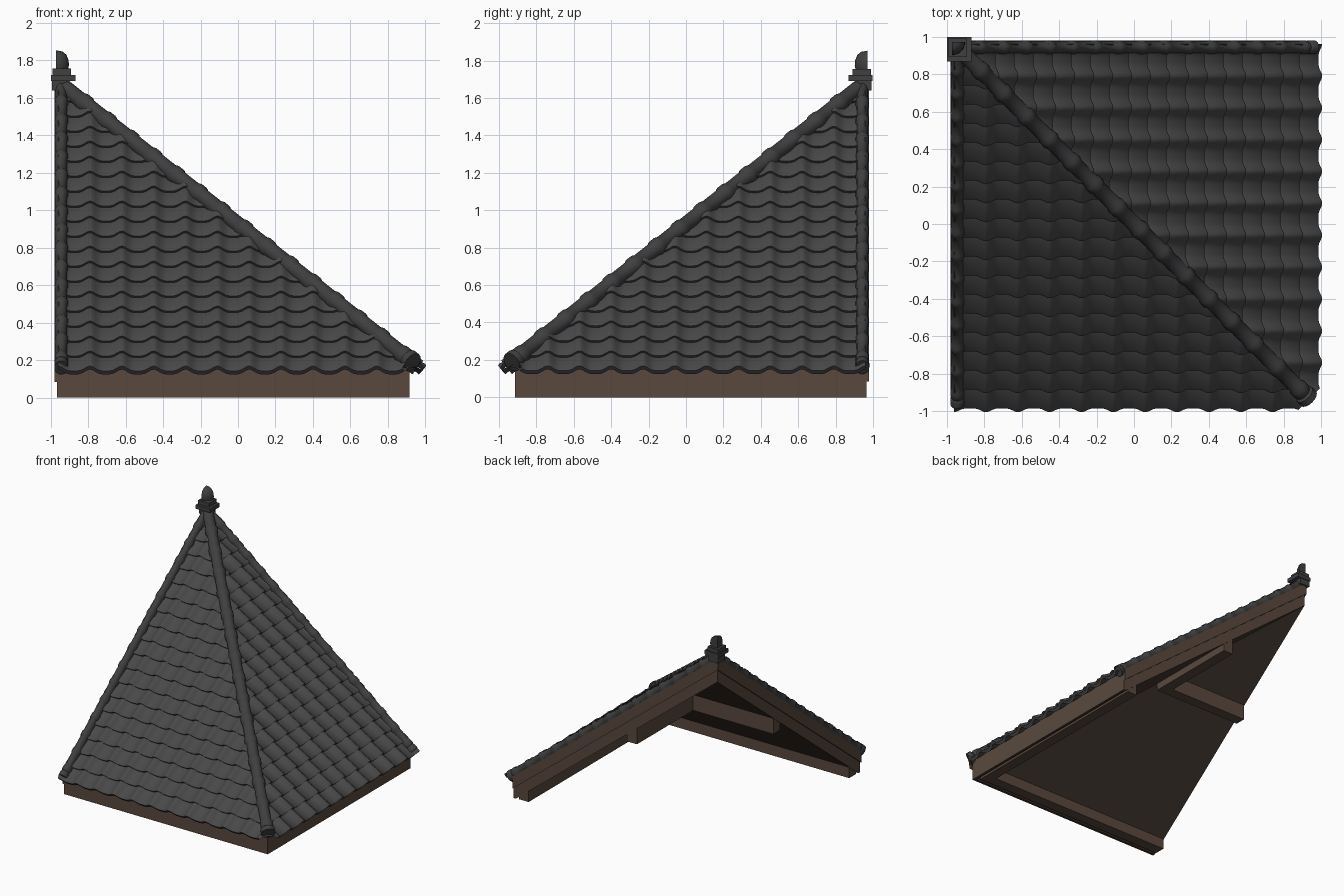
import bpy, bmesh, math
from mathutils import Vector

if "Cube" in bpy.data.objects:
    bpy.data.objects.remove(bpy.data.objects["Cube"])

def mat(name, c):
    m = bpy.data.materials.new(name)
    m.diffuse_color = (*c, 1)
    m.use_nodes = True
    m.node_tree.nodes["Principled BSDF"].inputs["Base Color"].default_value = m.diffuse_color
    return m

TILE = mat("tile_grey", (0.066, 0.066, 0.066))
CAP = mat("ridge_grey", (0.050, 0.050, 0.051))
WOOD = mat("trim_brown", (0.100, 0.066, 0.046))
SOFFIT = mat("underside_brown", (0.058, 0.040, 0.031))

SLOPE = 0.79
def P(y):                       # roof plane height of the front slope
    return 0.14 + SLOPE * (y + 0.97)

def finish(bm, name, mats, smooth=False, solid=True, rule=None):
    if solid:
        bmesh.ops.recalc_face_normals(bm, faces=bm.faces)
    bm.normal_update()
    if rule:
        for f in bm.faces:
            f.material_index = rule(f)
    me = bpy.data.meshes.new(name)
    bm.to_mesh(me)
    ob = bpy.data.objects.new(name, me)
    bpy.context.collection.objects.link(ob)
    for m in mats:
        me.materials.append(m)
    if smooth:
        bpy.ops.object.select_all(action='DESELECT')
        ob.select_set(True)
        bpy.context.view_layer.objects.active = ob
        bpy.ops.object.shade_smooth_by_angle(angle=math.radians(40))

def cut(bm, co, no, cap):
    r = bmesh.ops.bisect_plane(bm, geom=bm.verts[:] + bm.edges[:] + bm.faces[:],
                               plane_co=co, plane_no=no, clear_outer=True)
    if cap:
        edges = [e for e in r['geom_cut'] if isinstance(e, bmesh.types.BMEdge)]
        bmesh.ops.contextual_create(bm, geom=edges)

def both_slopes(build, name, mats, **kw):
    """Make a part on the front slope and its reflection across the hip."""
    for side in ("front", "right"):
        bm = build()
        if side == "right":
            for v in bm.verts:
                v.co.x, v.co.y = -v.co.y, -v.co.x
            bmesh.ops.reverse_faces(bm, faces=bm.faces)
        finish(bm, side + "_" + name, mats, **kw)
        bm.free()

def prism(profile, x0, x1):
    """Extrude a y-z profile along x and mitre it at the hip."""
    def build():
        bm = bmesh.new()
        f = bm.faces.new([bm.verts.new((x0, y, z)) for y, z in profile])
        ext = bmesh.ops.extrude_face_region(bm, geom=[f])['geom']
        for v in ext:
            if isinstance(v, bmesh.types.BMVert):
                v.co.x = x1
        cut(bm, (0, 0, 0), (1, 1, 0), True)
        return bm
    return build

def box_yz(y0, y1, z0, z1):
    return [(y0, z0), (y1, z0), (y1, z1), (y0, z1)]

# roof deck with fascia and flush underside
deck = [(-0.915, 0), (-0.915, P(-0.915) - 0.01), (0.965, P(0.965) - 0.01),
        (0.965, P(0.965) - 0.2), (-0.894, 0)]
both_slopes(prism(deck, -0.965, 0.93), "roof_deck", [WOOD, SOFFIT],
            rule=lambda f: int(f.normal.z < -0.3))
# raised board along the sloping open edge
rake = [(-0.915, P(-0.915) - 0.1), (-0.915, P(-0.915)), (0.975, P(0.975)),
        (0.975, P(0.975) - 0.1)]
both_slopes(prism(rake, -0.978, -0.94), "edge_board", [WOOD])
# beams under the slopes
zp = P(0.13)
both_slopes(prism(box_yz(0.13, 0.22, zp - 0.26, zp - 0.12), -0.96, 0.5), "mid_beam", [WOOD])
both_slopes(prism(box_yz(-0.87, -0.78, 0, 0.09), -0.96, 0.93), "eave_beam", [WOOD])

# wavy tile courses
ROWS, Y0, Y1, PITCH = 19, -0.975, 0.95, 0.17
def tiles():
    bm = bmesh.new()
    step = (Y1 - Y0) / ROWS
    lines = [(-0.91, -0.012, 0)]
    for k in range(ROWS):
        y = Y0 + k * step
        lines += [(y, -0.012 if k == 0 else 0, 1), (y - 0.002, 0.014, 1),
                  (y + 0.006, 0.019, 1)]
    lines.append((Y1, 0, 1))
    n = 136
    grid = []
    for y, lift, wavy in lines:
        row = []
        for i in range(n + 1):
            x = -0.96 + 1.94 * i / n
            ph = 2 * math.pi * (x + 0.79) / PITCH
            w = 0.034 * (0.5 + 0.5 * math.cos(ph + 0.3 * math.sin(ph))) ** 1.4 - 0.004
            h = lift + w * wavy
            row.append(bm.verts.new((x, y - 0.62 * h, P(y) + 0.785 * h)))
        grid.append(row)
    for a, b in zip(grid, grid[1:]):
        for i in range(n):
            bm.faces.new((a[i], a[i + 1], b[i + 1], b[i]))
    cut(bm, (0, 0, 0), (1, 1, 0), False)
    cut(bm, (0.935, -0.935, 0), (1, -1, 0), False)
    return bm
both_slopes(tiles, "tiles", [TILE], smooth=True, solid=False)

# ridge caps: a tube with collars and a round end plate
def cap_tube(p0, p1, r, tall, end, segs):
    p0, p1 = Vector(p0), Vector(p1)
    d = (p1 - p0).normalized()
    s = d.cross(Vector((0, 0, 1))).normalized()
    up = s.cross(d)
    length = (p1 - p0).length
    rings = [(-0.012, end * 0.8), (-0.012, end), (0.025, end), (0.03, r * 1.1)]
    for k in range(segs):
        for t, q in ((0.0, 1.0), (0.06, 1.17), (0.26, 1.17), (0.34, 1.0)):
            rings.append((0.035 + (length - 0.035) * (k + t) / segs, r * q))
    rings.append((length, r))
    bm = bmesh.new()
    n, loops = 16, []
    for t, q in rings:
        loops.append([bm.verts.new(p0 + d * t + s * q * math.cos(a) + up * q * tall * math.sin(a))
                      for a in (2 * math.pi * i / n for i in range(n))])
    for a, b in zip(loops, loops[1:]):
        for i in range(n):
            bm.faces.new((a[i], a[(i + 1) % n], b[(i + 1) % n], b[i]))
    bm.faces.new(loops[0])
    bm.faces.new(loops[-1])
    return bm

both_slopes(lambda: cap_tube((-0.943, -0.95, P(-0.95) + 0.012), (-0.943, 0.93, P(0.93) + 0.012),
                             0.031, 1.25, 0.037, 15), "edge_ridge_cap", [CAP], smooth=True)
finish(cap_tube((0.925, -0.925, P(-0.925) + 0.018), (-0.92, 0.92, P(0.92) + 0.018),
                0.042, 1.0, 0.055, 15), "hip_ridge_cap", [CAP], smooth=True)

# stepped finial base in the peak corner
bm = bmesh.new()
for z0, z1, inner, outer in ((1.64, 1.695, -0.90, -0.992), (1.69, 1.722, -0.868, -0.998),
                             (1.722, 1.755, -0.89, -0.99)):
    c = bmesh.ops.create_cube(bm, size=1)['verts']
    w = inner - outer
    for v in c:
        v.co = ((inner + outer) / 2 + v.co.x * w, -(inner + outer) / 2 + v.co.y * w,
                (z0 + z1) / 2 + v.co.z * (z1 - z0))
finish(bm, "finial_base", [CAP])

# quarter dome finial, flat on the two open sides
bm = bmesh.new()
prof = [(0, 1.745), (0.062, 1.745), (0.068, 1.775), (0.066, 1.80), (0.054, 1.83),
        (0.034, 1.847), (0, 1.853)]
arcs = []
N = 8
for i in range(N + 1):
    a = -math.pi / 2 * i / N
    arcs.append([bm.verts.new((-0.97 + r * math.cos(a), 0.97 + r * math.sin(a), z))
                 for r, z in prof])
for a, b in zip(arcs, arcs[1:]):
    for j in range(len(prof) - 1):
        bm.faces.new((a[j], b[j], b[j + 1], a[j + 1]))
bm.faces.new(arcs[0])
bm.faces.new(arcs[-1])
bmesh.ops.remove_doubles(bm, verts=bm.verts, dist=1e-5)
finish(bm, "finial_dome", [CAP], smooth=True)
